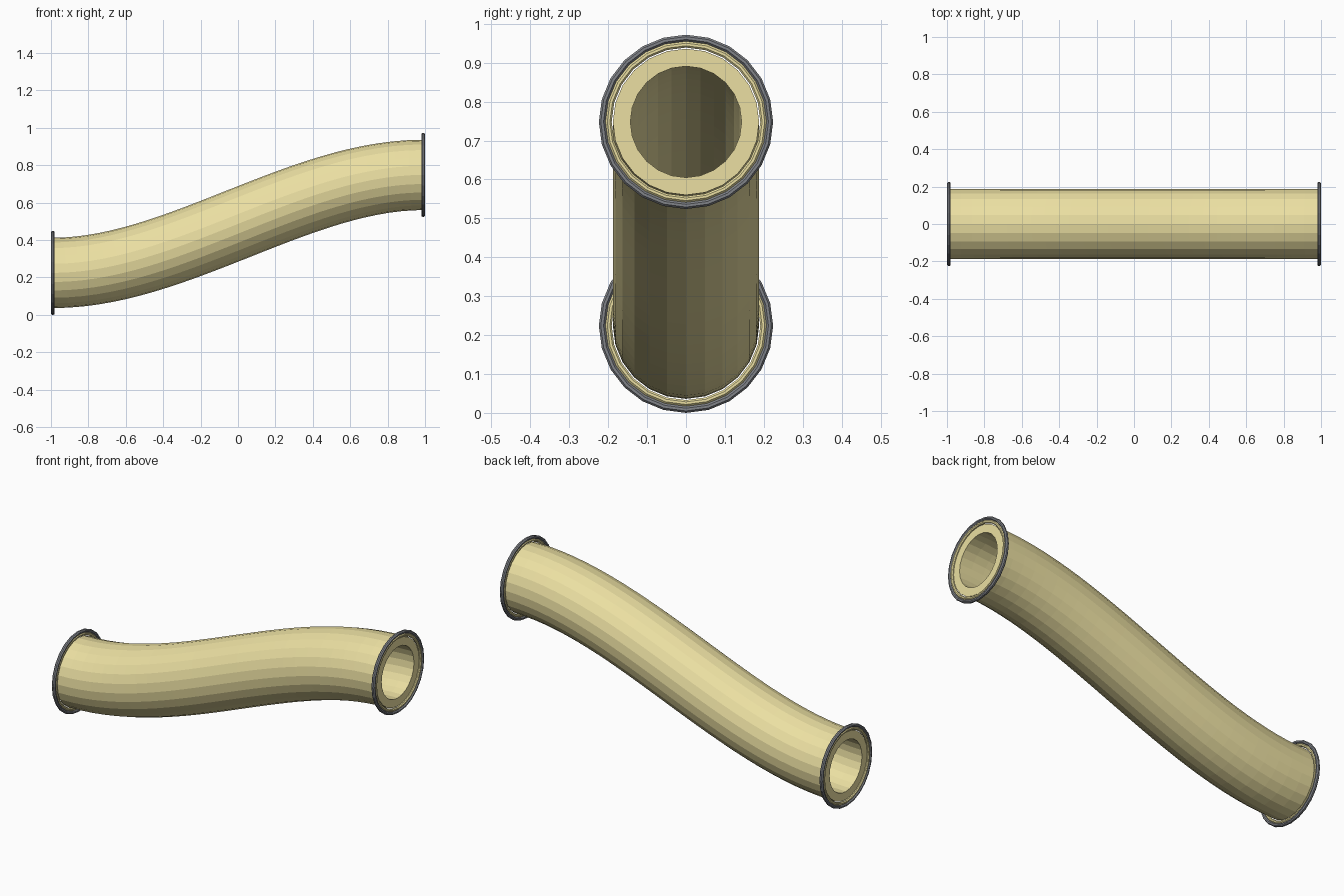
import bpy, bmesh
from math import cos, sin, pi, atan

if "Cube" in bpy.data.objects:
    bpy.data.objects.remove(bpy.data.objects["Cube"])

SIDES = 24
Z0, Z1 = 0.224, 0.748


def material(name, rgb):
    m = bpy.data.materials.new(name)
    m.diffuse_color = (*rgb, 1)
    m.use_nodes = True
    m.node_tree.nodes["Principled BSDF"].inputs["Base Color"].default_value = m.diffuse_color
    return m


yellow = material("pale_yellow", (0.83, 0.74, 0.36))
grey = material("dark_grey", (0.22, 0.23, 0.25))


def loft(name, loops, mat):
    """Skin a closed series of closed vertex loops."""
    bm = bmesh.new()
    rows = [[bm.verts.new(p) for p in loop] for loop in loops]
    for a, b in zip(rows, rows[1:] + rows[:1]):
        n = len(a)
        for i in range(n):
            j = (i + 1) % n
            bm.faces.new((a[i], a[j], b[j], b[i]))
    bmesh.ops.recalc_face_normals(bm, faces=bm.faces)
    me = bpy.data.meshes.new(name)
    bm.to_mesh(me)
    bm.free()
    me.materials.append(mat)
    ob = bpy.data.objects.new(name, me)
    bpy.context.collection.objects.link(ob)


def circle(x, z, r, tilt=0.0):
    pts = []
    for i in range(SIDES):
        a = 2 * pi * i / SIDES
        h = r * cos(a)
        pts.append((x - h * sin(tilt), r * sin(a), z + h * cos(tilt)))
    return pts


# Hollow S-bend pipe: outer skin one way, inner bore back again
STEPS, END = 28, 0.99
stations = []
for k in range(STEPS + 1):
    t = k / STEPS
    z = Z0 + (Z1 - Z0) * t * t * (3 - 2 * t)
    slope = (Z1 - Z0) * 6 * t * (1 - t) / (2 * END)
    stations.append((END * (2 * t - 1), z, atan(slope)))
outer = [circle(x, z, 0.188, a) for x, z, a in stations]
inner = [circle(x, z, 0.143, a) for x, z, a in reversed(stations)]
loft("bent_pipe", outer + inner, yellow)


# Rings around both mouths: grey rim and a yellow inner band
def ring(name, x, z, major, minor, half_width, mat):
    loops = []
    for k in range(8):
        b = 2 * pi * (k + 0.5) / 8
        loops.append(circle(x + half_width * cos(b) / cos(pi / 8), z,
                            major + minor * sin(b) / cos(pi / 8)))
    loft(name, loops, mat)


for side, x, z in (("left", -END, Z0), ("right", END, Z1)):
    ring(side + "_rim", x, z, 0.2155, 0.0085, 0.010, grey)
    ring(side + "_inner_band", x, z, 0.199, 0.008, 0.008, yellow)
